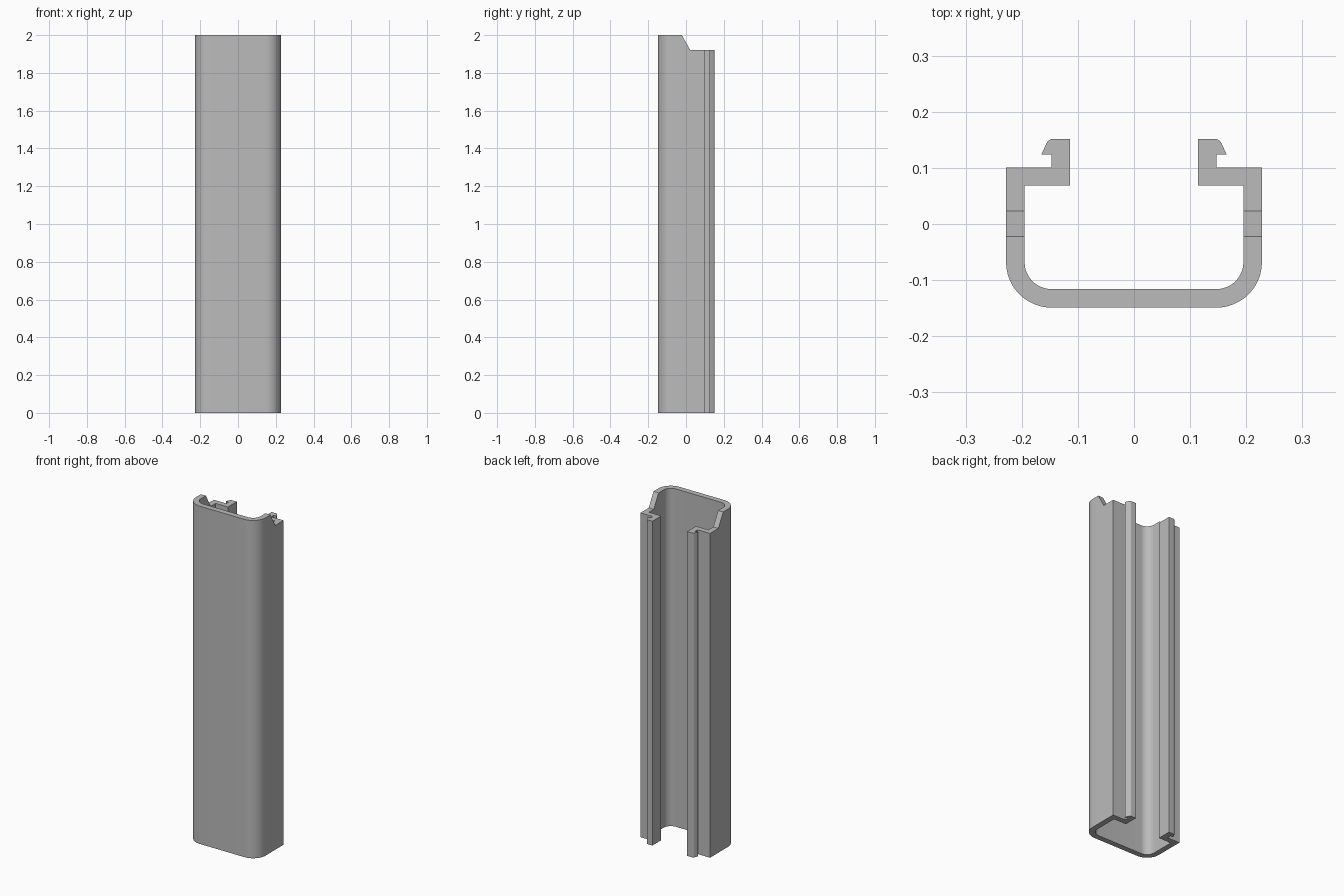
import bpy, bmesh, math
from mathutils import Vector

cube = bpy.data.objects.get("Cube")
if cube:
    bpy.data.objects.remove(cube, do_unlink=True)

HEIGHT, LOW = 2.0, 1.92          # front wall top, clip side top
SLOPE_FRONT, SLOPE_BACK = -0.022, 0.023


def arc(cx, cy, r, start, end, steps):
    """Points on a circular arc, angles in degrees."""
    angles = [math.radians(start + (end - start) * i / steps) for i in range(steps + 1)]
    return [(cx + r * math.cos(a), cy + r * math.sin(a)) for a in angles]


# Half cross-section: outer skin, snap hook, inner skin
outer = arc(0.147, -0.068, 0.081, -90, 0, 12) + [(0.228, 0.101), (0.147, 0.101)]
hook = [(0.147, 0.124), (0.165, 0.124)] + arc(0.1445, 0.139, 0.0125, 25, 90, 4) + [(0.114, 0.1515)]
inner = [(0.114, 0.069), (0.195, 0.069)] + arc(0.147, -0.068, 0.048, 0, -90, 12)
half = outer + hook + inner
mirrored = [(-x, y) for x, y in half]
# Run up the right half from outer to inner, then back along the mirrored half
profile = half + mirrored[::-1]

# Extrude the channel
bm = bmesh.new()
base = bm.faces.new([bm.verts.new((x, y, 0)) for x, y in profile])
top = bmesh.ops.extrude_face_region(bm, geom=[base], use_keep_orig=True)
bmesh.ops.translate(bm, vec=(0, 0, HEIGHT),
                    verts=[v for v in top["geom"] if isinstance(v, bmesh.types.BMVert)])

# Split at the slope ends, then lower the clip side of the top
for y in (SLOPE_FRONT, SLOPE_BACK):
    bmesh.ops.bisect_plane(bm, geom=bm.verts[:] + bm.edges[:] + bm.faces[:],
                           plane_co=Vector((0, y, 0)), plane_no=Vector((0, 1, 0)), dist=1e-5)
for v in bm.verts:
    if v.co.z > 1 and v.co.y > SLOPE_BACK - 0.001:
        v.co.z = LOW
bmesh.ops.recalc_face_normals(bm, faces=bm.faces[:])

mesh = bpy.data.meshes.new("clip_channel")
bm.to_mesh(mesh)
bm.free()
channel = bpy.data.objects.new("clip_channel", mesh)
bpy.context.collection.objects.link(channel)

# Plain grey plastic
grey = bpy.data.materials.new("plain grey")
grey.use_nodes = True
colour = (0.5, 0.5, 0.5, 1)
grey.diffuse_color = colour
grey.node_tree.nodes["Principled BSDF"].inputs["Base Color"].default_value = colour
mesh.materials.append(grey)

bpy.context.view_layer.objects.active = channel
channel.select_set(True)
bpy.ops.object.shade_smooth_by_angle(angle=math.radians(20))
